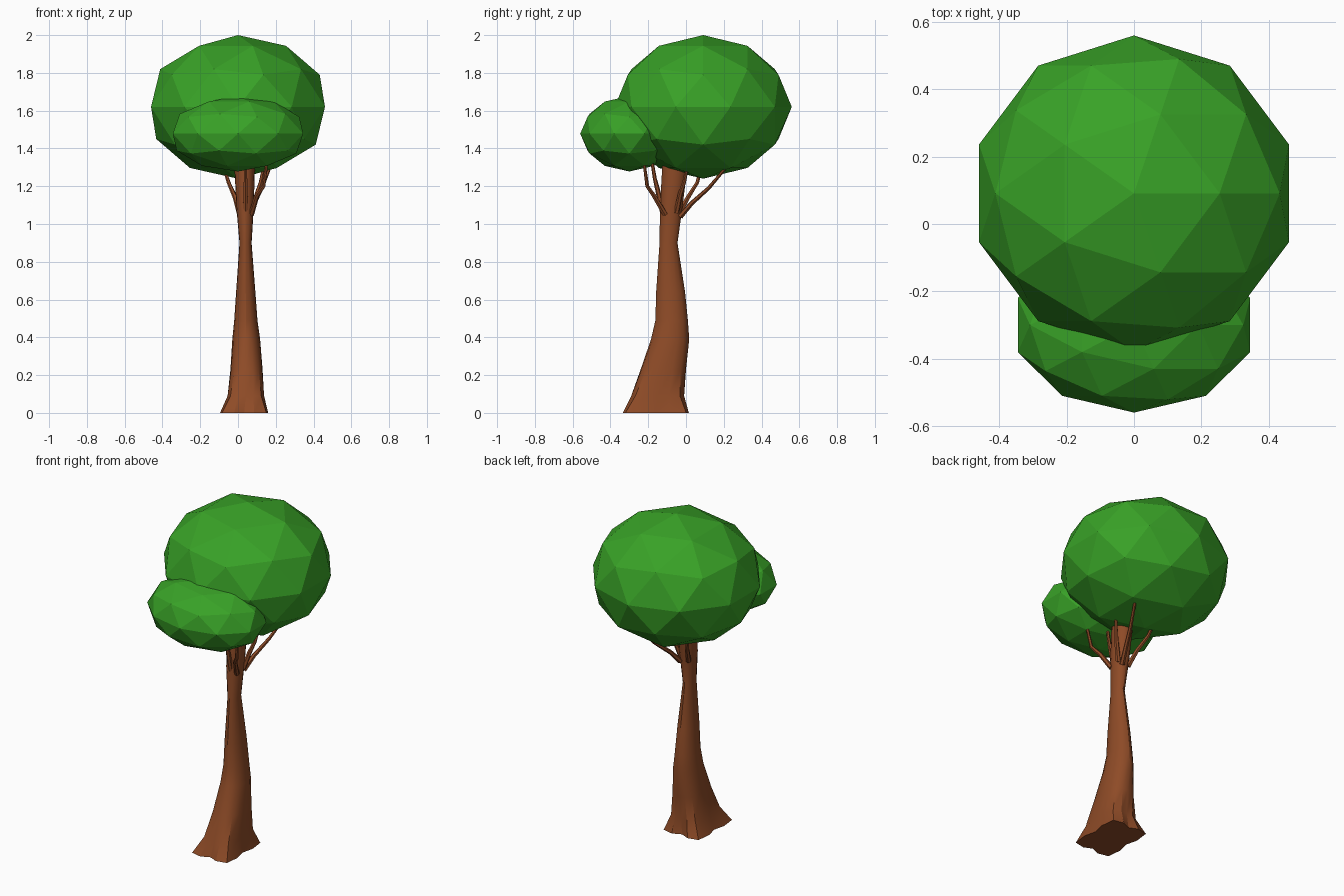
import bpy, bmesh, math
from mathutils import Vector

if "Cube" in bpy.data.objects:
    bpy.data.objects.remove(bpy.data.objects["Cube"])


def material(name, rgb):
    m = bpy.data.materials.new(name)
    m.diffuse_color = (*rgb, 1)
    m.use_nodes = True
    m.node_tree.nodes["Principled BSDF"].inputs["Base Color"].default_value = m.diffuse_color
    return m


LEAF = material("leaf_green", (0.04, 0.36, 0.02))
BARK = material("bark_brown", (0.27, 0.07, 0.02))


def finish(bm, name, mat, smooth=False):
    bmesh.ops.recalc_face_normals(bm, faces=bm.faces)
    me = bpy.data.meshes.new(name)
    bm.to_mesh(me)
    bm.free()
    me.materials.append(mat)
    ob = bpy.data.objects.new(name, me)
    bpy.context.collection.objects.link(ob)
    if smooth:
        bpy.ops.object.select_all(action='DESELECT')
        ob.select_set(True)
        bpy.context.view_layer.objects.active = ob
        bpy.ops.object.shade_smooth_by_angle(angle=math.radians(30))
    return ob


def loft(name, rings):
    """Skin a list of equal-length point rings and cap both ends."""
    bm = bmesh.new()
    loops = [[bm.verts.new(p) for p in ring] for ring in rings]
    n = len(loops[0])
    for a, b in zip(loops, loops[1:]):
        for i in range(n):
            j = (i + 1) % n
            bm.faces.new((a[i], a[j], b[j], b[i]))
    bm.faces.new(loops[0])
    bm.faces.new(loops[-1])
    return finish(bm, name, BARK, smooth=True)


def crown(name, centre, radii):
    bm = bmesh.new()
    bmesh.ops.create_icosphere(bm, subdivisions=2, radius=1)
    bmesh.ops.scale(bm, vec=radii, verts=bm.verts)
    bmesh.ops.translate(bm, vec=centre, verts=bm.verts)
    finish(bm, name, LEAF)


# Faceted leaf masses
crown("main_crown", (0, 0.091, 1.62), (0.484, 0.469, 0.38))
crown("front_crown", (0, -0.30, 1.478), (0.363, 0.26, 0.20))


# Leaning trunk: each ring is z, x range, y range, root flare strength
def trunk_ring(z, x0, x1, y0, y1, flare, sides=16):
    angles = [math.tau * i / sides for i in range(sides)]
    unit = [Vector((math.cos(a), math.sin(a))) * (1 - flare * math.cos(4 * a)) for a in angles]
    reach = max(u.x for u in unit)
    return [((x0 + x1) / 2 + u.x / reach * (x1 - x0) / 2,
             (y0 + y1) / 2 + u.y / reach * (y1 - y0) / 2, z) for u in unit]


loft("trunk", [trunk_ring(*r) for r in (
    (0.00, -0.095, 0.16, -0.335, 0.015, 0.20),
    (0.09, -0.055, 0.138, -0.29, -0.01, 0.10),
    (0.23, -0.04, 0.13, -0.24, 0.00, 0.04),
    (0.39, -0.03, 0.117, -0.185, 0.017, 0),
    (0.49, -0.02, 0.103, -0.162, 0.010, 0),
    (0.64, -0.01, 0.092, -0.158, -0.005, 0),
    (0.90, 0.008, 0.072, -0.14, -0.045, 0),
    (1.08, -0.008, 0.083, -0.138, -0.02, 0),
    (1.32, -0.02, 0.09, -0.125, 0.01, 0))])


# Thin bent branches rising from the top of the trunk
def branch(name, points, r0=0.015, r1=0.008, sides=6):
    pts = [Vector(p) for p in points]
    rings = []
    for k, p in enumerate(pts):
        d = pts[min(k + 1, len(pts) - 1)] - pts[max(k - 1, 0)]
        q = d.to_track_quat('Z', 'X')
        r = r0 + (r1 - r0) * k / (len(pts) - 1)
        rings.append([p + q @ Vector((r * math.cos(math.tau * i / sides),
                                      r * math.sin(math.tau * i / sides), 0))
                      for i in range(sides)])
    loft(name, rings)


branch("branch_front_right", [(0.07, -0.11, 1.05), (0.10, -0.17, 1.15),
                              (0.135, -0.205, 1.20), (0.15, -0.22, 1.31)])
branch("branch_front", [(0.04, -0.125, 1.07), (0.04, -0.15, 1.18),
                        (0.04, -0.165, 1.24), (0.04, -0.185, 1.36)])
branch("branch_back_right", [(0.06, -0.03, 1.04), (0.085, 0.03, 1.11),
                             (0.125, 0.12, 1.19), (0.165, 0.205, 1.29)])
branch("branch_right", [(0.07, -0.05, 1.06), (0.10, -0.03, 1.16),
                        (0.12, -0.01, 1.22), (0.14, 0.01, 1.32)])
branch("branch_back_left", [(0.01, -0.04, 1.05), (-0.015, 0.01, 1.14),
                            (-0.05, 0.06, 1.22), (-0.075, 0.08, 1.30)])
